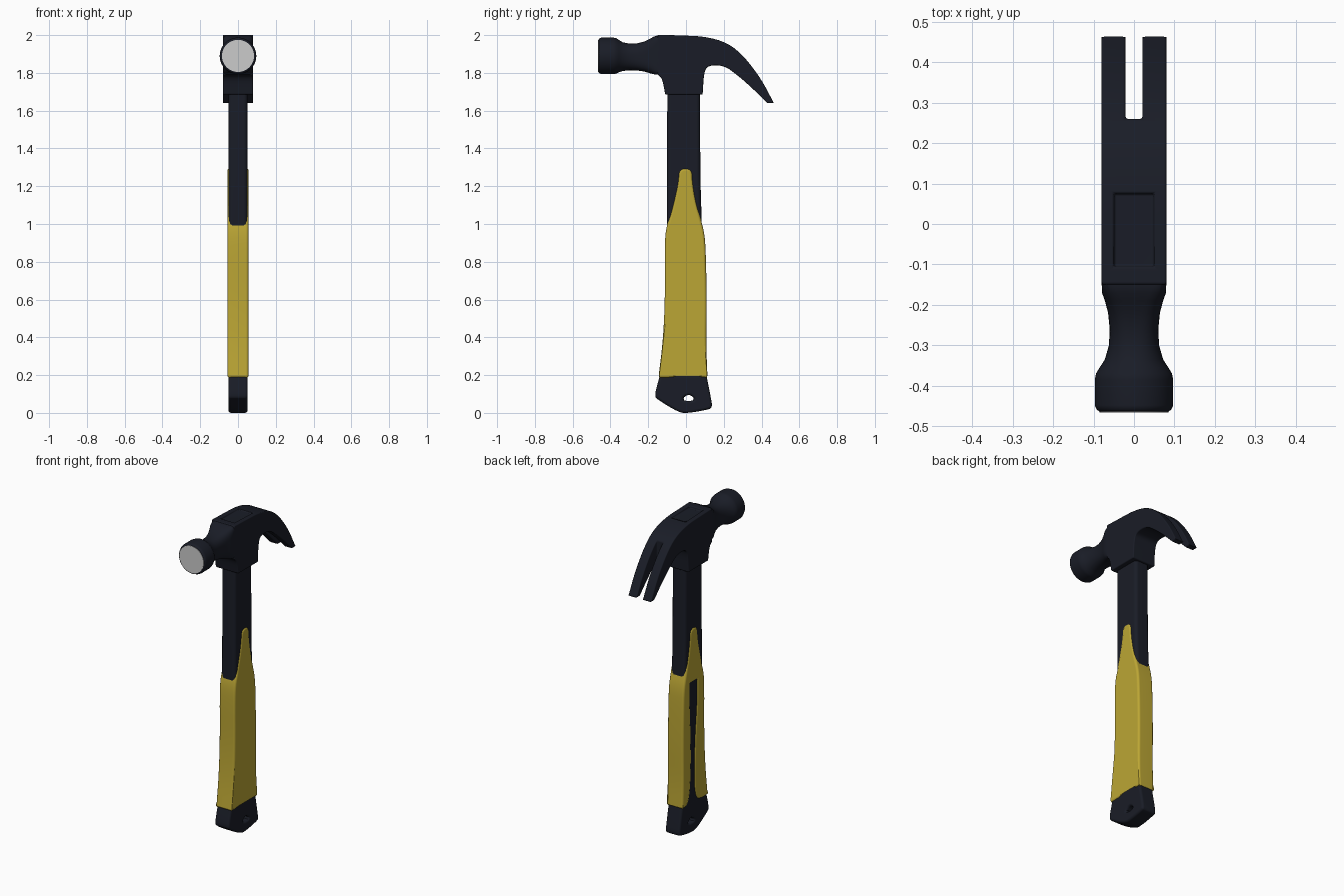
import bpy, bmesh, math


def material(name, rgb):
    m = bpy.data.materials.new(name)
    m.diffuse_color = (*rgb, 1)
    return m


DARK = material("dark_coating", (0.010, 0.012, 0.020))
YELLOW = material("yellow_rubber", (0.50, 0.38, 0.035))


def rounded(points, times=2):
    # Corner cutting; a point given twice stays sharp
    for _ in range(times):
        out = []
        for i, a in enumerate(points):
            b = points[(i + 1) % len(points)]
            out += [tuple(p * (1 - t) + q * t for p, q in zip(a, b)) for t in (0.25, 0.75)]
        points = out
    return [p for i, p in enumerate(points) if math.dist(p, points[i - 1]) > 0.0005]


def make(name, bm, mat):
    bmesh.ops.recalc_face_normals(bm, faces=bm.faces[:])
    me = bpy.data.meshes.new(name)
    bm.to_mesh(me)
    bm.free()
    ob = bpy.data.objects.new(name, me)
    bpy.context.collection.objects.link(ob)
    if mat:
        me.materials.append(mat)
    return ob


def slab(name, outline, half, mat=None):
    # Side outline (y, z) extruded across x
    bm = bmesh.new()
    face = bm.faces.new([bm.verts.new((-half, y, z)) for y, z in outline])
    side = bmesh.ops.extrude_face_region(bm, geom=[face])
    for v in side["geom"]:
        if isinstance(v, bmesh.types.BMVert):
            v.co.x = half
    return make(name, bm, mat)


def loft(name, rings, mat, n=48):
    # Super-ellipse rings (y, half width, bottom, top, power) joined along y
    bm = bmesh.new()
    loops = []
    for y, w, lo, hi, p in rings:
        loop = []
        for i in range(n):
            a = 2 * math.pi * i / n
            c, s = math.cos(a), math.sin(a)
            x = math.copysign(abs(c) ** (2 / p), c) * w
            z = (lo + hi) / 2 + math.copysign(abs(s) ** (2 / p), s) * (hi - lo) / 2
            loop.append(bm.verts.new((x, y, z)))
        loops.append(loop)
    for a, b in zip(loops, loops[1:]):
        for i in range(n):
            j = (i + 1) % n
            bm.faces.new((a[i], a[j], b[j], b[i]))
    bm.faces.new(loops[0])
    bm.faces.new(loops[-1])
    return make(name, bm, mat)


def finish(ob, bevel=0, cutters=()):
    for c in cutters:
        c.hide_render = True
        m = ob.modifiers.new("cut", 'BOOLEAN')
        m.operation, m.object, m.solver = 'DIFFERENCE', c, 'EXACT'
    if bevel:
        m = ob.modifiers.new("bevel", 'BEVEL')
        m.width, m.segments = bevel, 3
        m.limit_method, m.angle_limit = 'ANGLE', math.radians(45)
        m.use_clamp_overlap = False
    bpy.ops.object.select_all(action='DESELECT')
    ob.select_set(True)
    bpy.context.view_layer.objects.active = ob
    bpy.ops.object.convert(target='MESH')
    bpy.ops.object.shade_smooth_by_angle(angle=math.radians(35))
    ob.modifiers.new("normals", 'WEIGHTED_NORMAL').keep_sharp = True
    for c in cutters:
        bpy.data.objects.remove(c)


def rect(y0, y1, z0, z1):
    return [(y0, z0), (y1, z0), (y1, z1), (y0, z1)]


# Head body with curved claw, nail slot and shallow top recess
head = slab("head_and_claw", rounded([
    (-0.15, 1.79), (-0.15, 1.79), (-0.125, 1.77), (-0.11, 1.685), (-0.11, 1.685),
    (0.088, 1.685), (0.088, 1.685), (0.095, 1.80), (0.115, 1.84), (0.20, 1.84),
    (0.27, 1.79), (0.35, 1.72), (0.43, 1.64), (0.43, 1.64), (0.465, 1.64),
    (0.465, 1.64), (0.40, 1.765), (0.31, 1.885), (0.22, 1.96), (0.10, 1.993),
    (-0.02, 1.998), (-0.15, 2.002), (-0.15, 2.002)]), 0.08, DARK)
slot = slab("slot_cutter", rect(0.26, 0.6, 1.5, 2.1), 0.021)
recess = slab("recess_cutter", rect(-0.105, 0.075, 1.986, 2.1), 0.049)
finish(head, 0.006, [slot, recess])

# Neck and poll, from round striking end to squarish body
poll = loft("neck_and_poll", [
    (-0.463, 0.086, 1.804, 1.976, 2), (-0.459, 0.092, 1.798, 1.982, 2),
    (-0.448, 0.097, 1.793, 1.987, 2), (-0.385, 0.097, 1.793, 1.987, 2),
    (-0.370, 0.094, 1.796, 1.984, 2), (-0.355, 0.085, 1.803, 1.974, 2),
    (-0.335, 0.072, 1.810, 1.962, 2.1), (-0.300, 0.062, 1.814, 1.955, 2.3),
    (-0.260, 0.060, 1.813, 1.956, 2.6), (-0.220, 0.064, 1.807, 1.966, 3.2),
    (-0.190, 0.072, 1.798, 1.981, 4.2), (-0.170, 0.079, 1.793, 1.992, 6),
    (-0.145, 0.080, 1.790, 2.000, 10), (-0.120, 0.079, 1.790, 1.995, 10)], DARK)
finish(poll)

# Bare striking face
face = loft("striking_face", [(-0.4655, 0.085, 1.805, 1.975, 2),
                              (-0.45, 0.085, 1.805, 1.975, 2)], None)
finish(face)

# Shaft, running down inside the grip and showing through its channel
shaft = slab("shaft", [
    (-0.09, 0.15), (0.09, 0.15), (0.085, 0.6), (0.083, 0.93), (0.082, 1.05),
    (0.076, 1.25), (0.074, 1.72), (-0.099, 1.72), (-0.100, 1.25), (-0.101, 1.0),
    (-0.093, 0.9), (-0.09, 0.6)], 0.050, DARK)
finish(shaft, 0.02)

# Yellow grip with an open channel along each side
grip = slab("grip", rounded([
    (-0.146, 0.185), (-0.146, 0.185), (-0.122, 0.38), (-0.111, 0.60), (-0.113, 0.85),
    (-0.108, 0.97), (-0.085, 1.04), (-0.060, 1.14), (-0.043, 1.22), (-0.038, 1.295),
    (0.032, 1.295), (0.036, 1.22), (0.052, 1.12), (0.077, 1.03), (0.098, 0.95),
    (0.105, 0.85), (0.110, 0.60), (0.107, 0.35), (0.114, 0.185), (0.114, 0.185),
    (0.060, 0.19), (0.035, 0.25), (0.022, 0.40), (0.023, 0.60), (0.034, 0.80),
    (0.035, 0.955), (0.035, 0.955), (-0.038, 0.955), (-0.038, 0.955), (-0.036, 0.80),
    (-0.016, 0.60), (-0.008, 0.40), (-0.010, 0.28), (-0.030, 0.20), (-0.070, 0.185)]),
    0.056, YELLOW)
finish(grip, 0.014)

# Butt end with a triangular hanging hole
butt = slab("butt_end", rounded([
    (-0.138, 0.20), (-0.138, 0.20), (-0.168, 0.09), (-0.150, 0.07), (-0.035, 0.0),
    (0.02, 0.0), (0.120, 0.018), (0.140, 0.03), (0.130, 0.09), (0.108, 0.20),
    (0.108, 0.20)]), 0.051, DARK)
hole = slab("hole_cutter", rounded([(-0.03, 0.064), (0.057, 0.064), (0.014, 0.104)]), 0.2)
finish(butt, 0.014, [hole])
